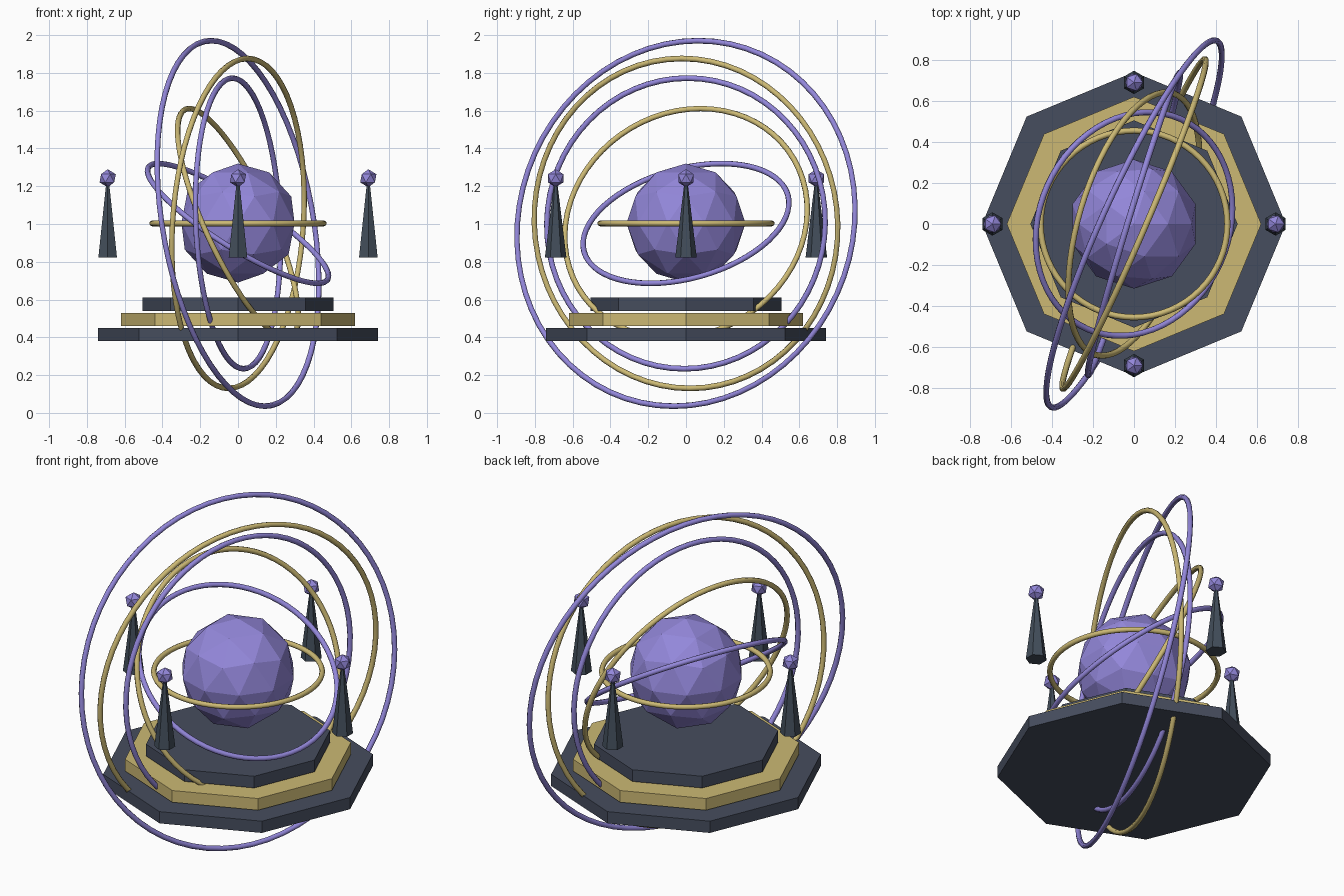
import bpy, bmesh, math
from mathutils import Vector, Matrix

if "Cube" in bpy.data.objects:
    bpy.data.objects.remove(bpy.data.objects["Cube"])


def srgb(r, g, b):
    lin = lambda c: (c / 255 / 12.92) if c < 11 else ((c / 255 + 0.055) / 1.055) ** 2.4
    return (lin(r), lin(g), lin(b), 1.0)


def material(name, color):
    m = bpy.data.materials.new(name)
    m.diffuse_color = color
    m.use_nodes = True
    m.node_tree.nodes["Principled BSDF"].inputs["Base Color"].default_value = m.diffuse_color
    return m


SLATE = material("dark slate", srgb(70, 77, 94))
STONE = material("grey slate", srgb(66, 77, 90))
GOLD = material("pale gold", srgb(204, 185, 116))
VIOLET = material("violet", srgb(147, 135, 218))


def add_object(name, bm, mat):
    me = bpy.data.meshes.new(name)
    bm.to_mesh(me)
    bm.free()
    me.materials.append(mat)
    ob = bpy.data.objects.new(name, me)
    bpy.context.collection.objects.link(ob)
    return ob


def frustum(name, sides, r1, r2, z1, z2, mat, x=0, y=0):
    bm = bmesh.new()
    bmesh.ops.create_cone(bm, cap_ends=True, segments=sides, radius1=r1, radius2=r2,
                          depth=z2 - z1, matrix=Matrix.Translation((x, y, (z1 + z2) / 2)))
    return add_object(name, bm, mat)


def ball(name, subdiv, r, loc, mat):
    bm = bmesh.new()
    bmesh.ops.create_icosphere(bm, subdivisions=subdiv, radius=r,
                               matrix=Matrix.Translation(loc))
    return add_object(name, bm, mat)


# Three-step octagonal base, with thin gaps between the steps
for i, (r, mat) in enumerate([(0.74, SLATE), (0.62, GOLD), (0.505, SLATE)]):
    z = 0.38 + 0.08 * i
    frustum(f"base_step_{i + 1}", 8, r, r, z, z + 0.07, mat)

# Faceted central globe
ball("central_globe", 2, 0.315, (0, 0, 1.005), VIOLET)

# Six nested rings, each given by the direction its axis points
axes = [(0, 0, 1), (0.517, -0.23, 0.824), (0.877, -0.26, 0.405),
        (0.956, -0.29, 0.04), (0.915, -0.395, -0.063), (0.90, -0.407, 0.159)]
for i, axis in enumerate(axes):
    q = Vector(axis).to_track_quat('Z', 'Y')
    bpy.ops.mesh.primitive_torus_add(major_segments=64, minor_segments=8,
                                     major_radius=0.455 + 0.105 * i, minor_radius=0.015,
                                     location=(0, 0, 1.003), rotation=q.to_euler())
    ring = bpy.context.object
    ring.name = f"ring_{i + 1}"
    ring.data.materials.append(VIOLET if i % 2 else GOLD)
    bpy.ops.object.shade_smooth()

# Four floating spires topped with crystals
for i in range(4):
    a = i * math.pi / 2
    x, y = 0.69 * math.cos(a), 0.69 * math.sin(a)
    frustum(f"spire_{i + 1}", 6, 0.057, 0.011, 0.822, 1.2, STONE, x, y)
    ball(f"spire_crystal_{i + 1}", 1, 0.048, (x, y, 1.242), VIOLET)
